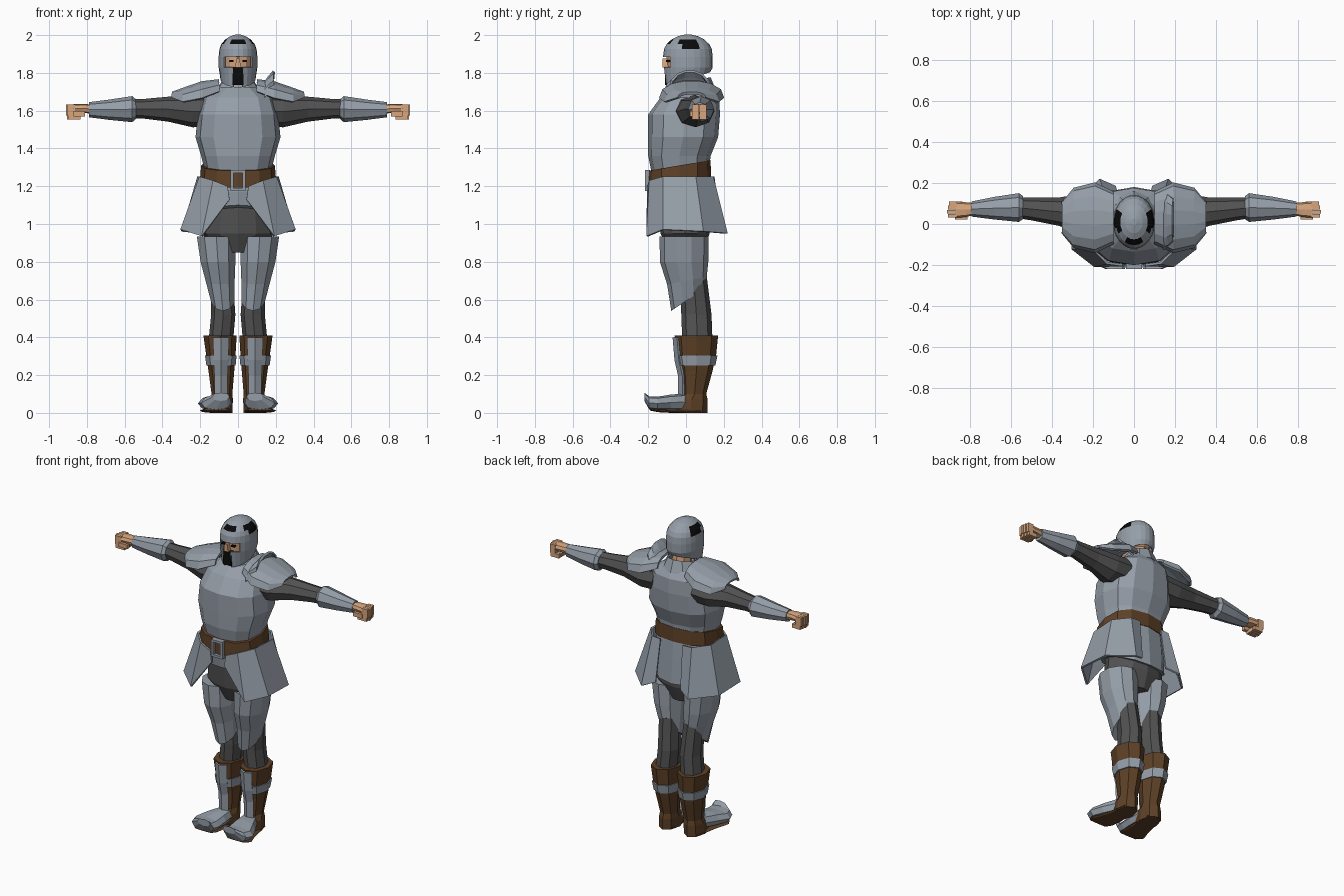
import bpy
import bmesh
from math import sin, cos, pi

cube = bpy.data.objects.get("Cube")
if cube:
    bpy.data.objects.remove(cube, do_unlink=True)


def material(name, r, g, b):
    mat = bpy.data.materials.new(name)
    mat.use_nodes = True
    mat.diffuse_color = (r, g, b, 1)
    bsdf = mat.node_tree.nodes["Principled BSDF"]
    bsdf.inputs["Base Color"].default_value = (r, g, b, 1)
    bsdf.inputs["Roughness"].default_value = 0.7
    return mat


steel = material("steel", 0.30, 0.34, 0.39)
cloth = material("dark cloth", 0.085, 0.085, 0.085)
leather = material("brown leather", 0.11, 0.052, 0.02)
skin = material("skin", 0.68, 0.38, 0.21)
black = material("black hair", 0.003, 0.003, 0.003)


def finish(name, bm, mat, mirror=False, thick=0):
    """Turn a bmesh into an object, with optional shell and mirror."""
    bmesh.ops.recalc_face_normals(bm, faces=bm.faces[:])
    mesh = bpy.data.meshes.new(name)
    bm.to_mesh(mesh)
    bm.free()
    mesh.materials.append(mat)
    obj = bpy.data.objects.new(name, mesh)
    bpy.context.scene.collection.objects.link(obj)
    if thick:
        shell = obj.modifiers.new("shell", "SOLIDIFY")
        shell.thickness = thick
        shell.offset = 0
    if mirror:
        mod = obj.modifiers.new("mirror", "MIRROR")
        mod.use_mirror_merge = False
    return obj


def loft(name, rings, mat, axis="z", n=10, sq=1.0, mirror=False, thick=0, caps=True):
    """Skin rings of (position, centre u, centre v, radius u, radius v, tilt)."""
    bm = bmesh.new()
    loops = []
    for t, cu, cv, ru, rv, *tilt in rings:
        loop = []
        for i in range(n):
            a = 2 * pi * i / n
            s, c = sin(a), -cos(a)
            s, c = [abs(k) ** sq * (1 if k > 0 else -1) for k in (s, c)]
            u, v = cu + ru * s, cv + rv * c
            w = t + (tilt[0] * c if tilt else 0)
            co = {"z": (u, v, w), "x": (w, u, v), "y": (u, w, v)}[axis]
            loop.append(bm.verts.new(co))
        loops.append(loop)
    for a, b in zip(loops, loops[1:]):
        for i in range(n):
            j = (i + 1) % n
            bm.faces.new((a[i], a[j], b[j], b[i]))
    if caps:
        bm.faces.new(loops[0])
        bm.faces.new(loops[-1])
    return finish(name, bm, mat, mirror, thick)


def sheet(name, rows, mat, thick=0.012, mirror=True):
    """Plate skinned over rows of points."""
    bm = bmesh.new()
    grid = [[bm.verts.new(p) for p in row] for row in rows]
    for a, b in zip(grid, grid[1:]):
        for i in range(len(a) - 1):
            bm.faces.new((a[i], a[i + 1], b[i + 1], b[i]))
    return finish(name, bm, mat, mirror, thick)


def box(name, lo, hi, mat, mirror=False, taper=1.0):
    """Box between two corners; taper narrows its top in x."""
    bm = bmesh.new()
    bmesh.ops.create_cube(bm, size=1)
    for v in bm.verts:
        if v.co.z > 0:
            v.co.x *= taper
        v.co = [(l + h) / 2 + k * (h - l) for l, h, k in zip(lo, hi, v.co)]
    return finish(name, bm, mat, mirror)


def arches(profile, cy, steps=7):
    """Rows arching over the shoulder from (x, base z, height, half depth)."""
    angles = [pi * i / steps for i in range(steps + 1)]
    return [[(x, cy - d * cos(a), z + h * sin(a) ** 0.8 if 0 < a < pi - 0.01 else z)
             for a in angles] for x, z, h, d in profile]


# Torso armour and gorget
loft("breastplate", [(1.26, 0, -.03, .17, .15), (1.36, 0, -.035, .195, .165),
                     (1.46, 0, -.015, .225, .185), (1.58, 0, -.01, .212, .19),
                     (1.67, 0, .02, .185, .155), (1.725, 0, .035, .10, .105)],
     steel, n=12, sq=0.8)
loft("gorget", [(1.69, 0, .035, .12, .12, .01), (1.755, 0, .04, .08, .085, .02)],
     steel, n=10, thick=.012, caps=False)

# Belt with a framed buckle
loft("belt", [(1.22, 0, -.035, .203, .168, .028), (1.31, 0, -.035, .195, .165, .028)],
     leather, n=12, sq=0.8)
box("buckle_side", (.025, -.218, 1.175), (.04, -.19, 1.285), steel, mirror=True)
for label, z in (("lower", 1.175), ("upper", 1.27)):
    box("buckle_bar_" + label, (-.04, -.218, z), (.04, -.19, z + .015), steel)

# Fauld, hips and wrapped tassets
loft("fauld", [(1.26, 0, -.03, .185, .16), (1.15, 0, -.025, .195, .165, -.02),
               (1.04, 0, -.015, .19, .165, -.06)], steel, n=12, sq=0.85)
loft("hips", [(1.13, 0, -.01, .175, .14), (.95, 0, -.005, .195, .13),
              (.85, 0, 0, .09, .09)], cloth, n=12)
tasset_top = [(.055, -.2, 1.2), (.13, -.19, 1.23), (.2, -.12, 1.25),
              (.21, .05, 1.25), (.14, .14, 1.25), (.08, .145, 1.25)]
tasset_rim = [(.045, -.2, 1.13), (.19, -.205, .935), (.3, -.12, .97),
              (.295, .09, .96), (.165, .215, .95), (.09, .18, .98)]
sheet("tasset", [tasset_top, tasset_rim], steel)

# Legs
loft("thigh_plate", [(.935, .115, -.01, .108, .13), (.8, .106, -.01, .097, .128),
                     (.7, .094, .005, .08, .105, .02), (.6, .08, .012, .064, .09, .06)],
     steel, n=10, mirror=True)
loft("knee_cloth", [(.72, .088, .04, .06, .07), (.52, .078, .055, .064, .08),
                    (.39, .09, .06, .065, .08)], cloth, n=8, mirror=True)
loft("boot", [(.41, .095, .055, .088, .115), (.31, .091, .055, .078, .105),
              (.22, .088, .055, .068, .085), (.1, .085, .045, .055, .062),
              (.07, .087, .03, .06, .085), (.0, .09, .02, .06, .095)],
     leather, n=8, mirror=True)
loft("boot_band", [(.25, .09, .055, .077, .1), (.305, .091, .055, .084, .112)],
     steel, n=8, mirror=True)
shin = [(.4, .04, -.065), (.28, .036, -.055), (.2, .032, -.037), (.08, .03, -.035)]
sheet("shin_guard", [[(.09 - w, y + .022, z), (.09, y, z), (.09 + w, y + .022, z)]
                     for z, w, y in shin], steel)
loft("sabaton", [(.0, .088, .058, .05, .045), (-.08, .105, .055, .075, .042),
                 (-.15, .12, .05, .092, .036), (-.195, .115, .053, .08, .035),
                 (-.22, .09, .085, .045, .022)], steel, axis="y", n=8, sq=0.8, mirror=True)
loft("sole", [(.08, .09, .008, .05, .008), (-.08, .105, .008, .07, .008),
              (-.15, .12, .012, .082, .008), (-.19, .115, .018, .065, .006)],
     leather, axis="y", n=8, sq=0.5, mirror=True)

# Arms
loft("sleeve", [(.14, .045, 1.6, .105, .085), (.24, .05, 1.595, .1, .083),
                (.37, .06, 1.608, .068, .066), (.5, .073, 1.61, .055, .052),
                (.58, .08, 1.61, .05, .05)], cloth, axis="x", n=8, mirror=True)
loft("vambrace", [(.54, .08, 1.608, .056, .052), (.56, .08, 1.608, .07, .069),
                  (.68, .077, 1.605, .055, .054), (.79, .073, 1.605, .037, .04)],
     steel, axis="x", n=8, mirror=True)

# Fists with curled fingers
loft("palm", [(.77, .073, 1.608, .028, .025), (.82, .07, 1.612, .036, .023),
              (.87, .07, 1.612, .04, .022)], skin, axis="x", n=8, sq=0.7, mirror=True)
for i in range(4):
    y = .031 + i * .02
    tip = .91 - .005 * abs(i - 1)
    box(f"knuckle_{i}", (.862, y, 1.575), (tip, y + .018, 1.632), skin, mirror=True)
    box(f"fingertip_{i}", (.835, y, 1.553), (tip - .006, y + .018, 1.578), skin, mirror=True)
box("thumb", (.81, .022, 1.57), (.872, .045, 1.597), skin, mirror=True)

# Shoulder plates, with a raised guard on the left
sheet("pauldron", arches([(.1, 1.7, .06, .12), (.19, 1.665, .085, .165),
                          (.29, 1.645, .07, .14), (.347, 1.668, .025, .07)], .03),
      steel, thick=.016)
sheet("left_shoulder_guard", arches([(.14, 1.67, .075, .14), (.165, 1.69, .09, .13),
                                     (.19, 1.705, .105, .105)], .02),
      steel, thick=.014, mirror=False)

# Neck and face
loft("neck", [(1.68, 0, .045, .06, .06), (1.82, 0, .03, .055, .06)], skin, n=8)
loft("head", [(1.765, 0, -.02, .05, .07), (1.82, 0, .0, .084, .1),
              (1.89, 0, .01, .09, .114), (1.93, 0, .01, .078, .1)], skin, n=12)
box("nose", (-.016, -.124, 1.828), (.016, -.09, 1.876), skin, taper=0.5)
box("beard", (-.03, -.112, 1.735), (.03, -.06, 1.83), black)
box("eye", (.024, -.106, 1.858), (.046, -.08, 1.868), black, mirror=True)

# Helmet with a T-shaped opening and dark crown patches
levels = [(1.765, .9, .04), (1.83, 1, 0), (1.885, 1, 0), (1.925, .96, 0),
          (1.95, .86, 0), (1.975, .65, 0), (1.99, .42, 0), (2.0, .12, 0)]
helmet = loft("helmet", [(z, 0, .01, .099 * k, .128 * k, tilt) for z, k, tilt in levels],
              steel, n=24, thick=.007, caps=False)
helmet.data.materials.append(black)
bm = bmesh.new()
bm.from_mesh(helmet.data)
opening = []
for f in bm.faces:
    x, y, z = f.calc_center_median()
    front = y < 0
    if front and (1.83 < z < 1.885 and abs(x) < .067 or z < 1.83 and abs(x) < .025):
        opening.append(f)
    forehead = front and 1.95 < z < 1.975 and abs(x) < .042
    temple = 1.93 < z < 1.98 and -.03 < y < .065
    if forehead or temple:
        f.material_index = 1
bmesh.ops.delete(bm, geom=opening, context="FACES")
bmesh.ops.holes_fill(bm, edges=[e for e in bm.edges if e.is_boundary
                     and all(v.co.z > 1.999 for v in e.verts)], sides=24)
bm.to_mesh(helmet.data)
bm.free()
